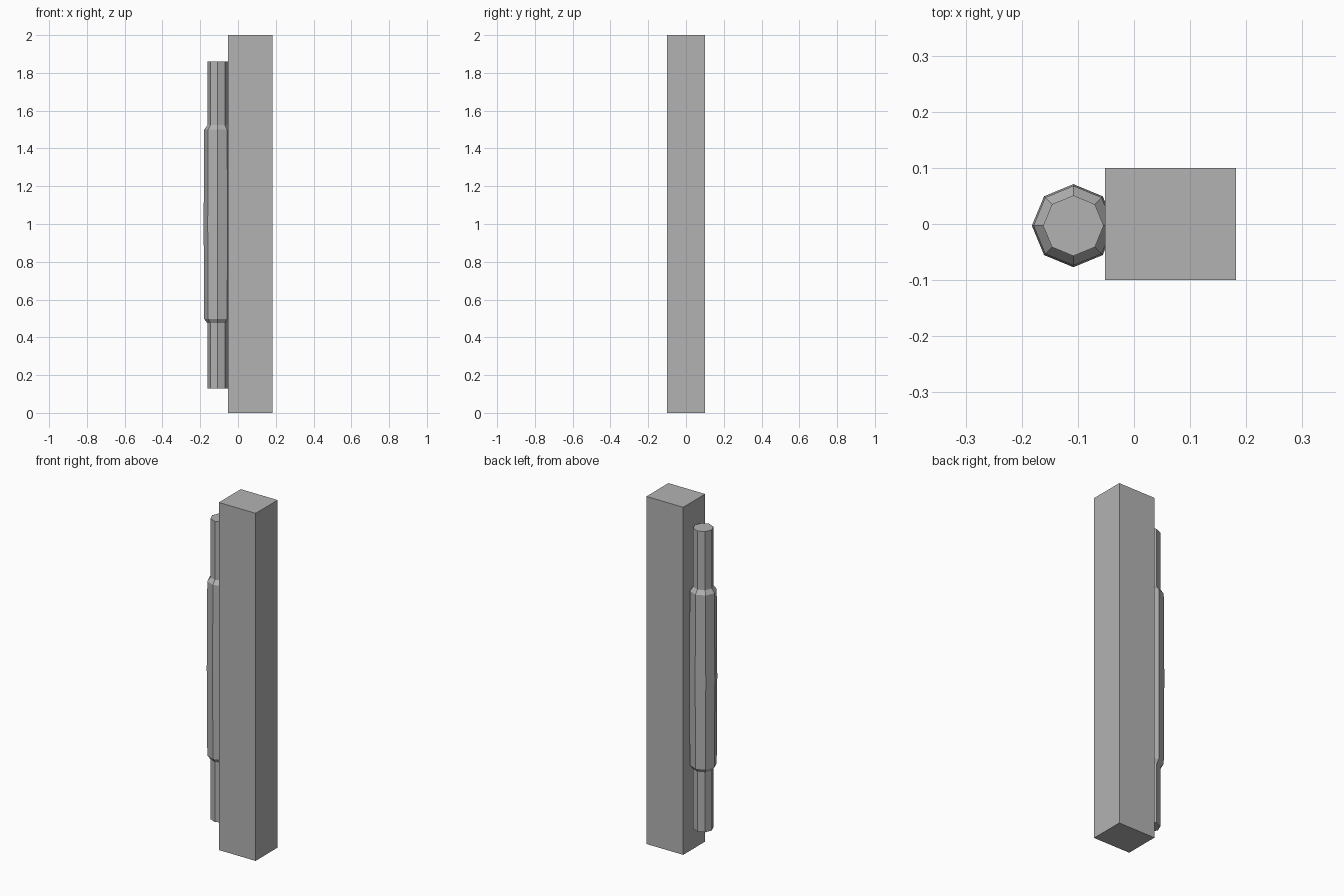
import bpy, bmesh
from math import cos, sin, tau

cube = bpy.data.objects.get("Cube")
if cube:
    bpy.data.objects.remove(cube, do_unlink=True)

# One plain grey for everything
grey = bpy.data.materials.new("plain_grey")
grey.use_nodes = True
grey.diffuse_color = (0.45, 0.45, 0.45, 1)
grey.node_tree.nodes["Principled BSDF"].inputs["Base Color"].default_value = grey.diffuse_color


def add_object(name, bm, location):
    bmesh.ops.recalc_face_normals(bm, faces=bm.faces)
    mesh = bpy.data.meshes.new(name)
    bm.to_mesh(mesh)
    bm.free()
    mesh.materials.append(grey)
    obj = bpy.data.objects.new(name, mesh)
    obj.location = location
    bpy.context.collection.objects.link(obj)
    return obj


def turned(profile, sides):
    """Faceted solid from (radius, height) rings, capped at both ends."""
    bm = bmesh.new()
    rings = [[bm.verts.new((r * cos(tau * i / sides), r * sin(tau * i / sides), z))
              for i in range(sides)] for r, z in profile]
    for low, high in zip(rings, rings[1:]):
        for i in range(sides):
            j = (i + 1) % sides
            bm.faces.new((low[i], low[j], high[j], high[i]))
    bm.faces.new(rings[0])
    bm.faces.new(rings[-1])
    return bm


# Square post
bm = bmesh.new()
bmesh.ops.create_cube(bm, size=1)
bmesh.ops.scale(bm, vec=(0.234, 0.2, 2), verts=bm.verts)
add_object("post", bm, (0.065, 0, 1))

# Octagonal handle with a thicker, slightly bulging grip
rod, grip, bulge = 0.054, 0.071, 0.074
profile = [(rod, 0.13), (rod, 0.475), (grip, 0.498), (bulge, 1.0),
           (grip, 1.5), (rod, 1.523), (rod, 1.86)]
add_object("handle", turned(profile, 8), (-0.108, -0.003, 0))
